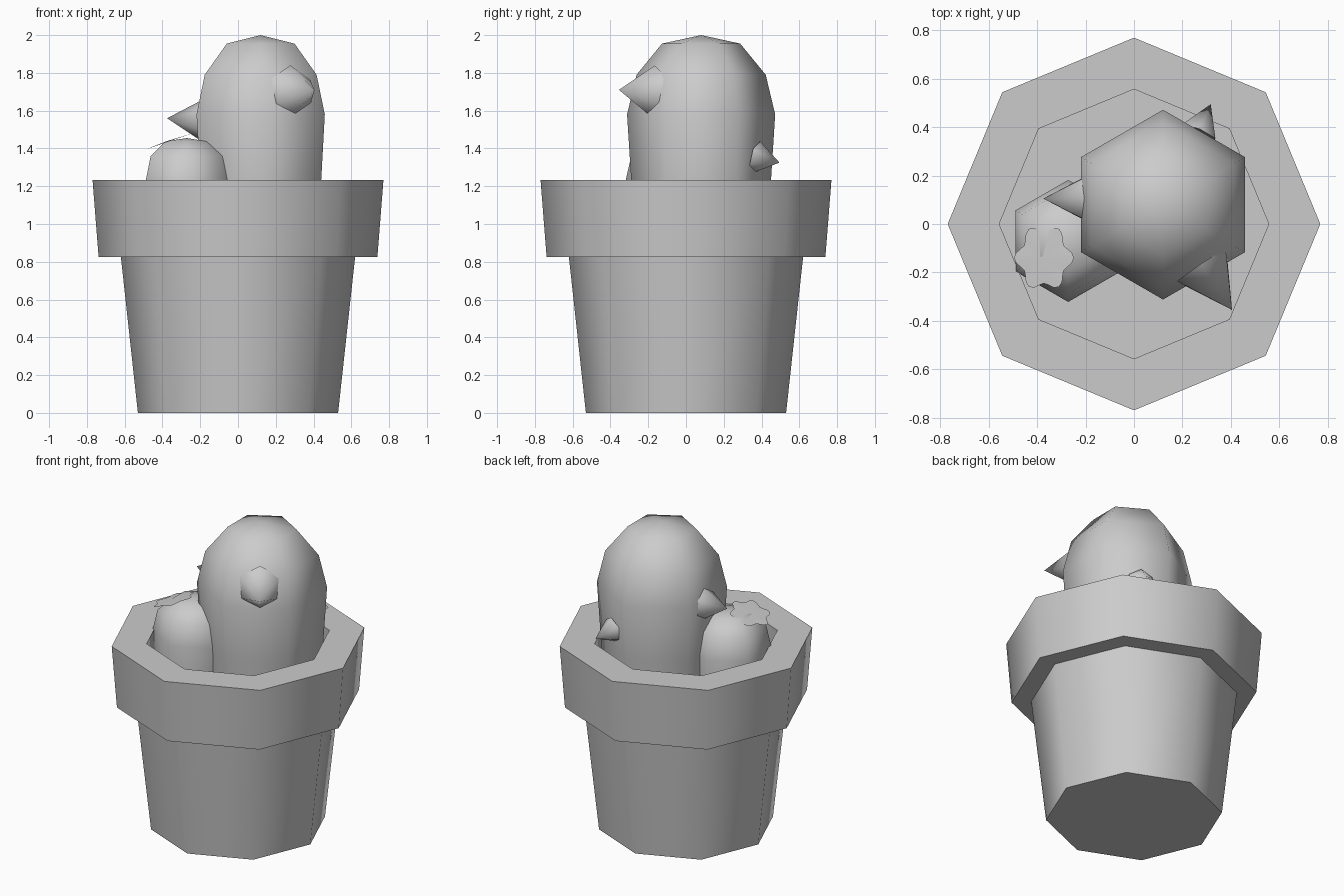
import bpy, bmesh, math
from mathutils import Vector

if "Cube" in bpy.data.objects:
    bpy.data.objects.remove(bpy.data.objects["Cube"])


def make_object(name, bm, smooth_angle=None):
    bmesh.ops.remove_doubles(bm, verts=bm.verts, dist=1e-5)
    bmesh.ops.recalc_face_normals(bm, faces=bm.faces)
    mesh = bpy.data.meshes.new(name)
    bm.to_mesh(mesh)
    bm.free()
    ob = bpy.data.objects.new(name, mesh)
    bpy.context.collection.objects.link(ob)
    if smooth_angle:
        bpy.ops.object.select_all(action='DESELECT')
        ob.select_set(True)
        bpy.context.view_layer.objects.active = ob
        bpy.ops.object.shade_smooth_by_angle(angle=math.radians(smooth_angle))
    return ob


def lathe(name, profile, sides, start=0.0, centre=(0, 0), smooth=65):
    """Revolve (radius, z) points around a vertical axis; radius 0 closes to a point."""
    bm = bmesh.new()
    rings = []
    for r, z in profile:
        n = sides if r > 0 else 1
        rings.append([bm.verts.new((centre[0] + r * math.cos(start + math.tau * i / sides),
                                    centre[1] + r * math.sin(start + math.tau * i / sides), z))
                      for i in range(n)])
    for a, b in zip(rings, rings[1:]):
        for i in range(sides):
            j = (i + 1) % sides
            quad = [a[i % len(a)], a[j % len(a)], b[j % len(b)], b[i % len(b)]]
            bm.faces.new(list(dict.fromkeys(quad)))
    return make_object(name, bm, smooth)


def bud(name, base, tip, radius):
    """Six-sided cone from a base centre to its tip."""
    axis = Vector(tip) - Vector(base)
    ob = lathe(name, [(0, 0), (radius, 0), (0, axis.length)], 6, math.pi / 6)
    ob.rotation_euler = axis.to_track_quat('Z', 'Y').to_euler()
    ob.location = base
    return ob


# Octagonal pot with rim and soil
lathe("pot", [(0, 0), (.53, 0), (.62, .825), (.738, .825), (.77, 1.232),
              (.557, 1.232), (.557, .93), (0, .93)], 8)

# Six-sided cacti, large and small
lathe("large_cactus", [(.345, .92), (.37, 1.23), (.392, 1.58), (.342, 1.79),
                       (.207, 1.955), (0, 2.0)], 6, math.pi / 2, (.12, .08))
lathe("small_cactus", [(.235, .92), (.252, 1.22), (.22, 1.36),
                       (.13, 1.437), (0, 1.455)], 6, math.pi / 2, (-.272, -.07))

# Buds on the large cactus
bud("left_bud", (-.19, .105, 1.55), (-.375, .105, 1.56), .11)
bud("front_bud", (.28, -.17, 1.70), (.405, -.355, 1.71), .14)
bud("back_bud", (.265, .375, 1.355), (.317, .495, 1.325), .085)

# Flat wavy flower lying on the small cactus
bm = bmesh.new()
centre = bm.verts.new((0, 0, .005))
rim = []
for i in range(36):
    t = math.tau * i / 36
    r = .115 + .016 * math.cos(6 * t)
    rim.append(bm.verts.new((r * math.cos(t), 1.06 * r * math.sin(t), 0)))
for i in range(36):
    bm.faces.new((centre, rim[i], rim[(i + 1) % 36]))
flower = make_object("flower", bm, 40)
flower.location = (-.372, -.14, 1.435)
flower.rotation_euler = (0, -math.radians(19), 0)
